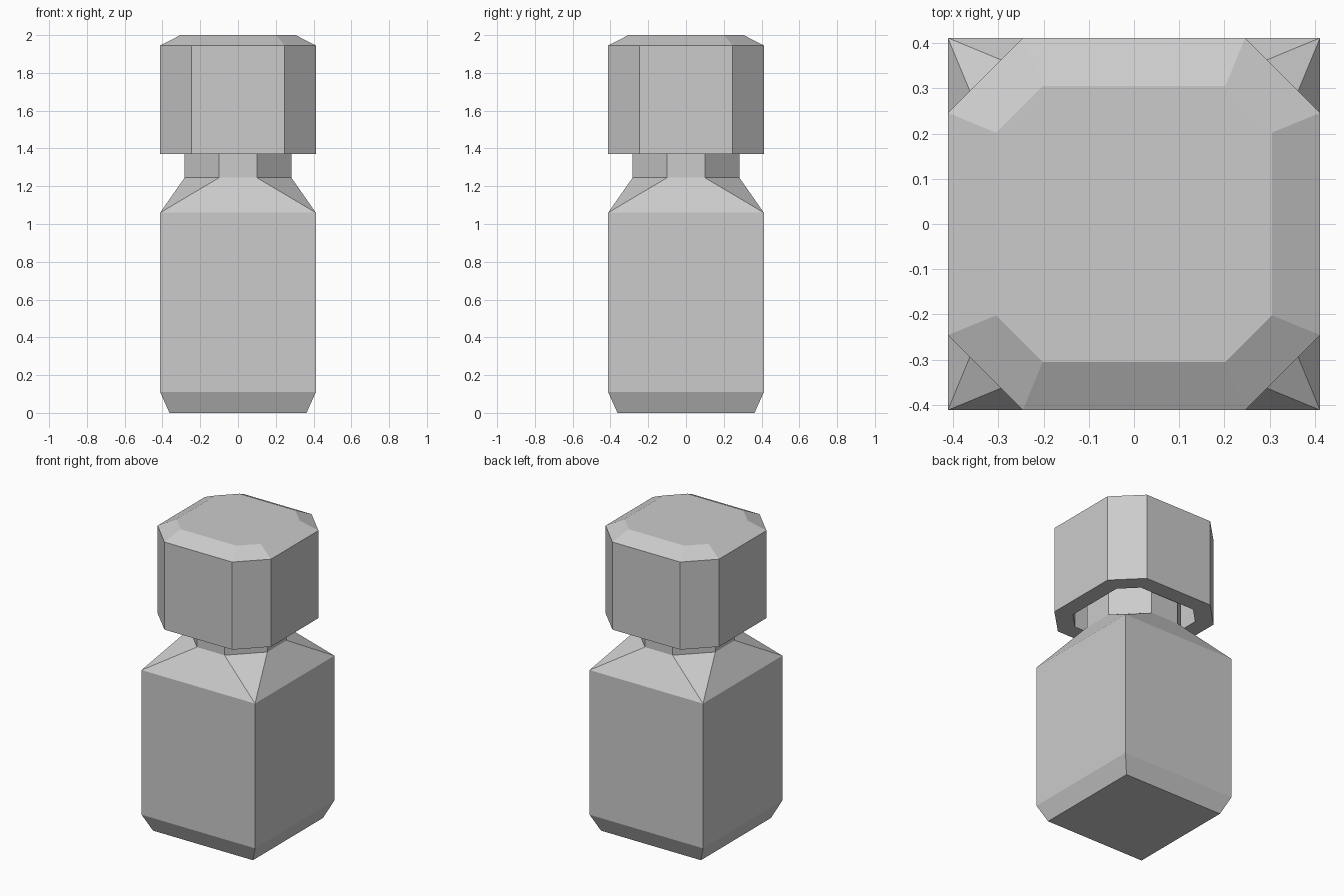
import bpy
import bmesh

if "Cube" in bpy.data.objects:
    bpy.data.objects.remove(bpy.data.objects["Cube"])


def loft(name, rings):
    """Stack chamfered-square rings (z, half width, half flat) into a closed solid."""
    bm = bmesh.new()
    loops = []
    for z, a, b in rings:
        pts = [(a, -b), (a, b), (b, a), (-b, a), (-a, b), (-a, -b), (-b, -a), (b, -a)]
        loops.append([bm.verts.new((x, y, z)) for x, y in pts])
    for lo, hi in zip(loops, loops[1:]):
        for i in range(8):
            j = (i + 1) % 8
            bm.faces.new((lo[i], lo[j], hi[j], hi[i]))
    bm.faces.new(loops[0][::-1])
    bm.faces.new(loops[-1])
    # Rings with equal half width and flat collapse to plain squares
    bmesh.ops.remove_doubles(bm, verts=bm.verts, dist=1e-4)
    bmesh.ops.recalc_face_normals(bm, faces=bm.faces)
    mesh = bpy.data.meshes.new(name)
    bm.to_mesh(mesh)
    bm.free()
    obj = bpy.data.objects.new(name, mesh)
    bpy.context.collection.objects.link(obj)
    return obj


# Square bottle with sloped shoulder and eight-sided neck
loft("bottle", [
    (0.0, 0.363, 0.363),
    (0.11, 0.412, 0.412),
    (1.06, 0.412, 0.412),
    (1.245, 0.283, 0.10),
    (1.60, 0.283, 0.10),
])

# Hollow stopper cap: socket ceiling, socket rim, outer wall, bevelled top
loft("cap", [
    (1.84, 0.305, 0.202),
    (1.37, 0.305, 0.202),
    (1.37, 0.412, 0.246),
    (1.945, 0.412, 0.246),
    (2.0, 0.305, 0.202),
])
